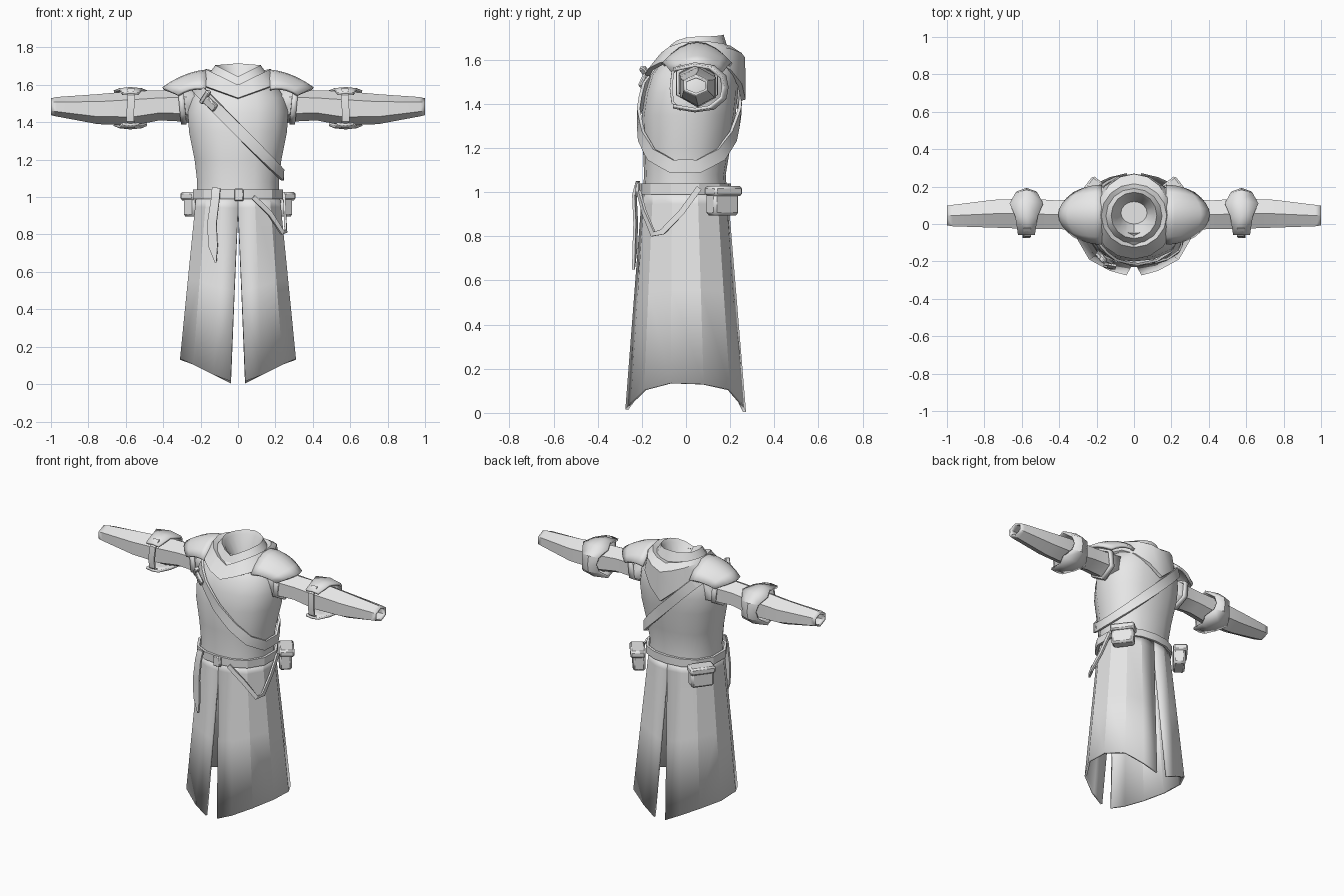
import bpy, math
from mathutils import Vector

if "Cube" in bpy.data.objects:
    bpy.data.objects.remove(bpy.data.objects["Cube"])

cloth = bpy.data.materials.new("plain grey")
cloth.diffuse_color = (0.8, 0.8, 0.8, 1)
cloth.use_nodes = True
cloth.node_tree.nodes["Principled BSDF"].inputs["Base Color"].default_value = cloth.diffuse_color


def make(name, verts, faces, angle=30, thick=0, mirror=False, offset=-1):
    me = bpy.data.meshes.new(name)
    me.from_pydata([tuple(v) for v in verts], [], faces)
    ob = bpy.data.objects.new(name, me)
    bpy.context.collection.objects.link(ob)
    me.materials.append(cloth)
    bpy.ops.object.select_all(action='DESELECT')
    ob.select_set(True)
    bpy.context.view_layer.objects.active = ob
    bpy.ops.object.mode_set(mode='EDIT')
    bpy.ops.mesh.select_all(action='SELECT')
    bpy.ops.mesh.normals_make_consistent(inside=False)
    bpy.ops.object.mode_set(mode='OBJECT')
    if thick:
        m = ob.modifiers.new("thickness", 'SOLIDIFY')
        m.thickness, m.offset = thick, offset
    if mirror:
        ob.modifiers.new("mirror", 'MIRROR').use_clip = False
    bpy.ops.object.shade_smooth_by_angle(angle=math.radians(angle))
    return ob


def loft(name, rows, closed=True, cap_first=False, **kw):
    n = len(rows[0])
    faces = [(r*n+i, r*n+(i+1) % n, (r+1)*n+(i+1) % n, (r+1)*n+i)
             for r in range(len(rows)-1) for i in range(n if closed else n-1)]
    if cap_first:
        faces.append(tuple(range(n)))
    return make(name, [v for row in rows for v in row], faces, **kw)


def ribbon(name, pts, outs, width, thick, closed=False, **kw):
    """Flat strap of rectangular section swept along points."""
    n = len(pts)
    rows = []
    for i, p in enumerate(pts):
        a = pts[i-1] if closed or i else p
        b = pts[(i+1) % n] if closed or i < n-1 else p
        side = (b-a).cross(outs[i]).normalized()
        w = (width[i] if isinstance(width, list) else width)/2
        o = outs[i].normalized()*thick
        rows.append([p-side*w, p+side*w, p+side*w+o, p-side*w+o])
    faces = [(r*4+i, r*4+(i+1) % 4, ((r+1) % n)*4+(i+1) % 4, ((r+1) % n)*4+i)
             for r in range(n if closed else n-1) for i in range(4)]
    if not closed:
        faces += [(0, 1, 2, 3), tuple(range(4*n-4, 4*n))]
    return make(name, [v for row in rows for v in row], faces, **kw)


def box(name, loc, size, rot=(0, 0, 0), bevel=0.0, mirror=False):
    V = [Vector((x, y, z)) for x in (-.5, .5) for y in (-.5, .5) for z in (-.5, .5)]
    from mathutils import Euler
    R = Euler(rot).to_matrix()
    V = [R @ Vector((v.x*size[0], v.y*size[1], v.z*size[2])) + Vector(loc) for v in V]
    F = [(0, 1, 3, 2), (4, 6, 7, 5), (0, 4, 5, 1), (2, 3, 7, 6), (0, 2, 6, 4), (1, 5, 7, 3)]
    ob = make(name, V, F)
    if bevel:
        b = ob.modifiers.new("bevel", 'BEVEL')
        b.width, b.segments = bevel, 1
    if mirror:
        ob.modifiers.new("mirror", 'MIRROR')
    return ob


# body cross-section shared by torso, belt and straps
half = [(0, -1), (.4, -.95), (.76, -.75), (1, -.3), (1, .3), (.76, .75), (.4, .95), (0, 1)]
UNIT = half + [(-x, y) for x, y in half[-2:0:-1]]
# height, half width, front, back
BODY = [(.97, .222, -.197, .188), (1.08, .218, -.19, .18), (1.2, .232, -.195, .2),
        (1.35, .262, -.2, .225), (1.45, .268, -.185, .235), (1.53, .25, -.16, .235),
        (1.6, .2, -.11, .22), (1.64, .12, -.05, .18)]


def body_point(t, z, grow=0.0):
    i = int(t) % 14
    f = t - int(t)
    ux = UNIT[i][0]*(1-f) + UNIT[(i+1) % 14][0]*f
    uy = UNIT[i][1]*(1-f) + UNIT[(i+1) % 14][1]*f
    z = min(max(z, BODY[0][0]), BODY[-1][0])
    for a, b in zip(BODY, BODY[1:]):
        if z <= b[0]:
            k = (z-a[0])/(b[0]-a[0])
            w, y0, y1 = [a[j]+(b[j]-a[j])*k for j in (1, 2, 3)]
            break
    return Vector((ux*(w+grow), (y0+y1)/2 + uy*((y1-y0)/2+grow), z))


loft("torso", [[body_point(t, r[0]) for t in range(14)] for r in BODY], angle=35)

# skirt halves, split front and back, hem dipping toward the splits
hem = [(.04, -.275, .015), (.13, -.25, .05), (.24, -.19, .105), (.31, -.07, .135),
       (.31, .08, .13), (.24, .2, .105), (.13, .25, .05), (.04, .272, .005)]
top = [body_point(t, .99, .004) for t in range(8)]
rows = [top]
for k in (.05, .5, 1):
    rows.append([Vector(a).lerp(Vector(h), k) for a, h in zip(top, hem)])
for i in (0, 7):
    rows[1][i].x = 0
loft("skirt", rows, closed=False, angle=15, thick=.014, mirror=True)

# belt
ts = list(range(14))
ribbon("belt", [body_point(t, 1.015, .004) for t in ts],
       [Vector((*UNIT[t], 0)) for t in ts], .05, .016, closed=True)
box("belt_buckle", (.005, -.22, 1.012), (.05, .02, .065), bevel=.005)
ribbon("belt_tail",
       [Vector(p) for p in ((-.115, -.212, 1.05), (-.12, -.228, .99), (-.138, -.222, .86),
                            (-.132, -.226, .74), (-.118, -.232, .65))],
       [Vector((-.2, -1, 0))]*5, [.045, .045, .05, .05, .008], .012)
ribbon("hip_strap",
       [Vector(p) for p in ((.08, -.208, 1.0), (.17, -.185, .91), (.232, -.145, .81),
                            (.25, -.105, .82), (.245, -.02, .91), (.24, .06, 1.02))],
       [Vector(o) for o in ((.3, -1, 0), (.6, -1, 0), (1, -.8, 0), (1, -.3, 0), (1, 0, 0), (1, 0, 0))],
       .026, .012)

# belt pouches with flaps
box("pouch", (.225, .165, .95), (.075, .14, .11), (0, 0, .65), .012, True)
box("pouch_flap", (.23, .17, 1.005), (.09, .155, .045), (0, 0, .65), .01, True)

# diagonal chest strap looping over one shoulder
pts, outs = [], []
for j in range(28):
    t, z = j/2, 1.3
    for _ in range(40):
        p = body_point(t, z, .01)
        z += .4*(1.115 + (.235-p.x)*1.04 - z)
    pts.append(p)
    outs.append(Vector((p.x, p.y-.02, 0)).normalized() + Vector((0, 0, max(0, p.z-1.45)*3)))
ribbon("chest_strap", pts, outs, .06, .014, closed=True)
box("strap_buckle", (-.155, -.185, 1.505), (.1, .022, .045), (.3, .7, -.4), .005)
box("strap_keeper", (-.175, -.178, 1.535), (.025, .03, .085), (.3, .7, -.4), .005)


# cowl around the neck: half width, front, back, then height at front, side, back
def cowl_ring(rx, yf, yb, zf, zs, zb, n=16):
    row = []
    for i in range(n):
        a = 2*math.pi*i/n
        c, s = math.cos(a), math.sin(a)
        ze = zb if s > 0 else zf
        row.append(Vector((rx*c, (yf+yb)/2 + s*(yb-yf)/2, zs + (ze-zs)*(1-abs(c)))))
    return row


loft("cowl", [cowl_ring(*r) for r in (
    (.07, .0, .12, 1.57, 1.57, 1.57), (.11, -.055, .155, 1.625, 1.685, 1.69),
    (.122, -.078, .17, 1.645, 1.705, 1.715), (.15, -.105, .19, 1.59, 1.665, 1.65),
    (.175, -.125, .215, 1.6, 1.685, 1.65), (.19, -.15, .268, 1.57, 1.665, 1.61),
    (.222, -.188, .27, 1.53, 1.61, 1.42), (.21, -.165, .25, 1.525, 1.6, 1.415))],
    cap_first=True, angle=35)

# shoulder pads
rows = []
for i in range(6):
    u = i/5
    row = []
    for j in range(9):
        v = j/4 - 1
        row.append((.17+u*(.235-.08*v*v), .05+.16*v*(1-.25*u*u),
                    1.682-.02*u-.075*u*u-.1*v*v*(1-.6*u)))
    rows.append(row)
loft("shoulder_pad", rows, closed=False, thick=.018, mirror=True, angle=35)


# sleeves and arm bands, six-sided
def hexa(x, yc, ry, zc, rz, lean=0):
    return [(x+lean*math.cos(k*math.pi/3), yc+ry*1.1*math.sin(k*math.pi/3),
             zc+rz*math.cos(k*math.pi/3)) for k in range(6)]


loft("sleeve", [hexa(*r) for r in (
    (.22, .05, .09, 1.49, .1), (.32, .05, .085, 1.49, .085), (.42, .05, .08, 1.49, .08),
    (.56, .055, .085, 1.475, .092), (.75, .055, .078, 1.47, .08),
    (.97, .045, .06, 1.483, .052), (1.0, .045, .055, 1.483, .045))],
    angle=25, thick=.012, mirror=True)
loft("upper_arm_band", [hexa(*r) for r in (
    (.285, .05, .1, 1.495, .108, .01), (.315, .05, .098, 1.495, .106, .01))],
    thick=.016, mirror=True)

# elbow guards: depth, height, half width
guard = [(-.06, 1.56, .045), (.04, 1.582, .06), (.11, 1.57, .09), (.165, 1.525, .06),
         (.175, 1.475, .05), (.165, 1.425, .06), (.11, 1.38, .09), (.04, 1.368, .06),
         (-.06, 1.385, .045)]
rows = []
for y, z, w in guard:
    bulge = .018 if y > .1 else 0
    rows.append([(.575-w, y, z), (.575, y+bulge, z+(z-1.475)*.06), (.575+w, y, z)])
loft("elbow_guard", rows, closed=False, thick=.014, mirror=True, angle=35)
ribbon("elbow_strap",
       [Vector(p) for p in ((.57, -.02, 1.57), (.57, -.055, 1.54), (.575, -.062, 1.47),
                            (.575, -.055, 1.41), (.57, -.02, 1.38))],
       [Vector(o) for o in ((0, -.5, 1), (0, -1, .5), (0, -1, 0), (0, -1, -.5), (0, -.5, -1))],
       .04, .012, mirror=True)
